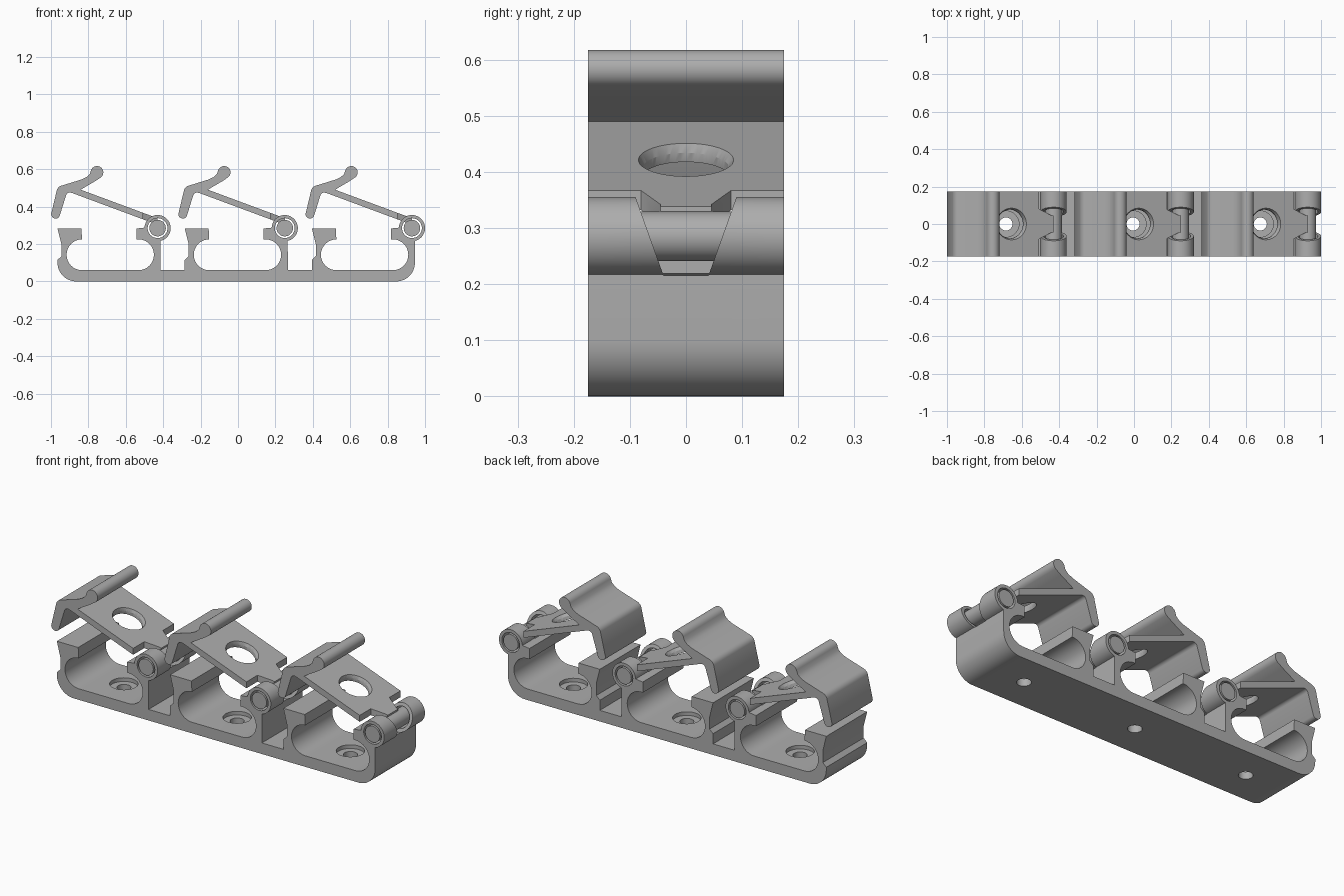
import bpy, bmesh
from math import cos, sin, radians, pi
from mathutils import Matrix, Vector

if "Cube" in bpy.data.objects:
    bpy.data.objects.remove(bpy.data.objects["Cube"], do_unlink=True)

grey = bpy.data.materials.new("light_grey_plastic")
grey.use_nodes = True
COLOR = (0.42, 0.42, 0.42, 1)
grey.diffuse_color = COLOR
grey.node_tree.nodes["Principled BSDF"].inputs["Base Color"].default_value = COLOR

PITCH, HALF = 0.68, 0.175
HX, HZ = -0.43, 0.285          # first hinge axis


def finish(name, bm):
    bmesh.ops.recalc_face_normals(bm, faces=bm.faces)
    me = bpy.data.meshes.new(name)
    bm.to_mesh(me)
    bm.free()
    me.materials.append(grey)
    ob = bpy.data.objects.new(name, me)
    bpy.context.collection.objects.link(ob)
    return ob


def prism(name, pts, to3d, depth):
    """Extrude a 2D outline; to3d places a point, depth is the sweep vector."""
    bm = bmesh.new()
    face = bm.faces.new([bm.verts.new(to3d(a, b)) for a, b in pts])
    out = bmesh.ops.extrude_face_region(bm, geom=[face])
    verts = [v for v in out["geom"] if isinstance(v, bmesh.types.BMVert)]
    bmesh.ops.translate(bm, verts=verts, vec=depth)
    return finish(name, bm)


def side_prism(name, pts):
    return prism(name, pts, lambda x, z: (x, -HALF, z), (0, 2 * HALF, 0))


def cylinder(name, center, r1, length, tilt=(0, "X"), r2=None):
    bm = bmesh.new()
    m = Matrix.Translation(center) @ Matrix.Rotation(tilt[0], 4, tilt[1])
    bmesh.ops.create_cone(bm, cap_ends=True, segments=48, radius1=r1,
                          radius2=r2 or r1, depth=length, matrix=m)
    return finish(name, bm)


def cut(ob, cutter):
    mod = ob.modifiers.new("cut", "BOOLEAN")
    mod.operation, mod.solver, mod.object = "DIFFERENCE", "EXACT", cutter
    bpy.context.view_layer.objects.active = ob
    bpy.ops.object.modifier_apply(modifier=mod.name)
    bpy.data.objects.remove(cutter, do_unlink=True)


def arc(cx, cz, r, a0, a1, n=16):
    angles = [radians(a0 + (a1 - a0) * i / n) for i in range(n + 1)]
    return [(cx + r * cos(a), cz + r * sin(a)) for a in angles]


def smooth(ob):
    bpy.ops.object.select_all(action="DESELECT")
    ob.select_set(True)
    bpy.context.view_layer.objects.active = ob
    bpy.ops.object.shade_smooth_by_angle(angle=radians(30))


# Base rail: three open cradles in one outline
cradle = [(-0.965, 0.115), (-0.944, 0.135), (-0.944, 0.2), (-0.965, 0.283),
          (-0.837, 0.283)]
cradle += arc(-0.834, 0.1425, 0.0825, 90, 270)
cradle += arc(-0.532, 0.1425, 0.0825, -90, 90)
cradle += [(-0.543, 0.225), (-0.543, 0.283)]
cradle += arc(HX, HZ, 0.07, 178, -76.8, 36)
outline = arc(-0.865, 0.1, 0.1, 270, 180, 10)
for i in range(3):
    d = i * PITCH
    if i:
        outline.append((-0.965 + d, 0.06))
    outline += [(x + d, z) for x, z in cradle]
    if i < 2:
        outline.append((-0.414 + d, 0.06))
outline += arc(0.846, 0.1, 0.1, 0, -90, 10)
base = side_prism("base_rail", outline)

for i in range(3):
    d = i * PITCH
    # Hinge bore, flared gap between the knuckles, and the screw hole
    cut(base, cylinder("bore", (HX + d, 0, HZ), 0.053, 1, (pi / 2, "X")))
    gap = [(-0.04, 0.215), (0.04, 0.215), (0.106, 0.4), (-0.106, 0.4)]
    cut(base, prism("gap", gap, lambda y, z: (HX - 0.072 + d, y, z), (0.2, 0, 0)))
    cut(base, cylinder("screw_hole", (-0.685 + d, 0, 0), 0.035, 0.3))
    cut(base, cylinder("counterbore", (-0.685 + d, 0, 0.07), 0.07, 0.06))
smooth(base)

# Latch: hooked front, thumb grip and arm reaching to the hinge
profile = arc(-0.975, 0.36, 0.024, 330, 180, 8)
profile += arc(-0.935, 0.478, 0.035, 165, 108, 6)
profile += [(-0.837, 0.545), (-0.81, 0.558), (-0.793, 0.574)]
profile += arc(-0.754, 0.583, 0.034, 160, -50, 16)
profile += [(-0.765, 0.535), (-0.825, 0.5), (-0.84, 0.49),
            (HX, 0.338), (HX, 0.303), (-0.885, 0.472)]
profile += arc(-0.9, 0.455, 0.02, 80, 160, 5)
latch = side_prism("latch_1", profile)

# Trim the arm corners to leave a tapered tongue
for s in (1, -1):
    corner = [(-0.507, 0.3), (-0.507, 0.08), (-0.44, 0.045), (-0.3, 0.045), (-0.3, 0.3)]
    cut(latch, prism("corner", corner, lambda x, y: (x, s * y, 0.1), (0, 0, 0.6)))

# Round arm window with a flared upper rim
lean = radians(20.3)
normal = Vector((sin(lean), 0, cos(lean)))
top = Vector((-0.655, 0, 0.421))
cut(latch, cylinder("window", top, 0.077, 0.12, (lean, "Y")))
cut(latch, cylinder("rim", top, 0.077, 0.03, (lean, "Y"), 0.092))
smooth(latch)

pin = cylinder("hinge_pin_1", (HX, 0, HZ), 0.044, 2 * HALF, (pi / 2, "X"))
smooth(pin)

# Repeat the moving parts on the other two cradles
for part in (latch, pin):
    for i in (1, 2):
        twin = part.copy()
        twin.name = part.name[:-1] + str(i + 1)
        twin.location.x = i * PITCH
        bpy.context.collection.objects.link(twin)
